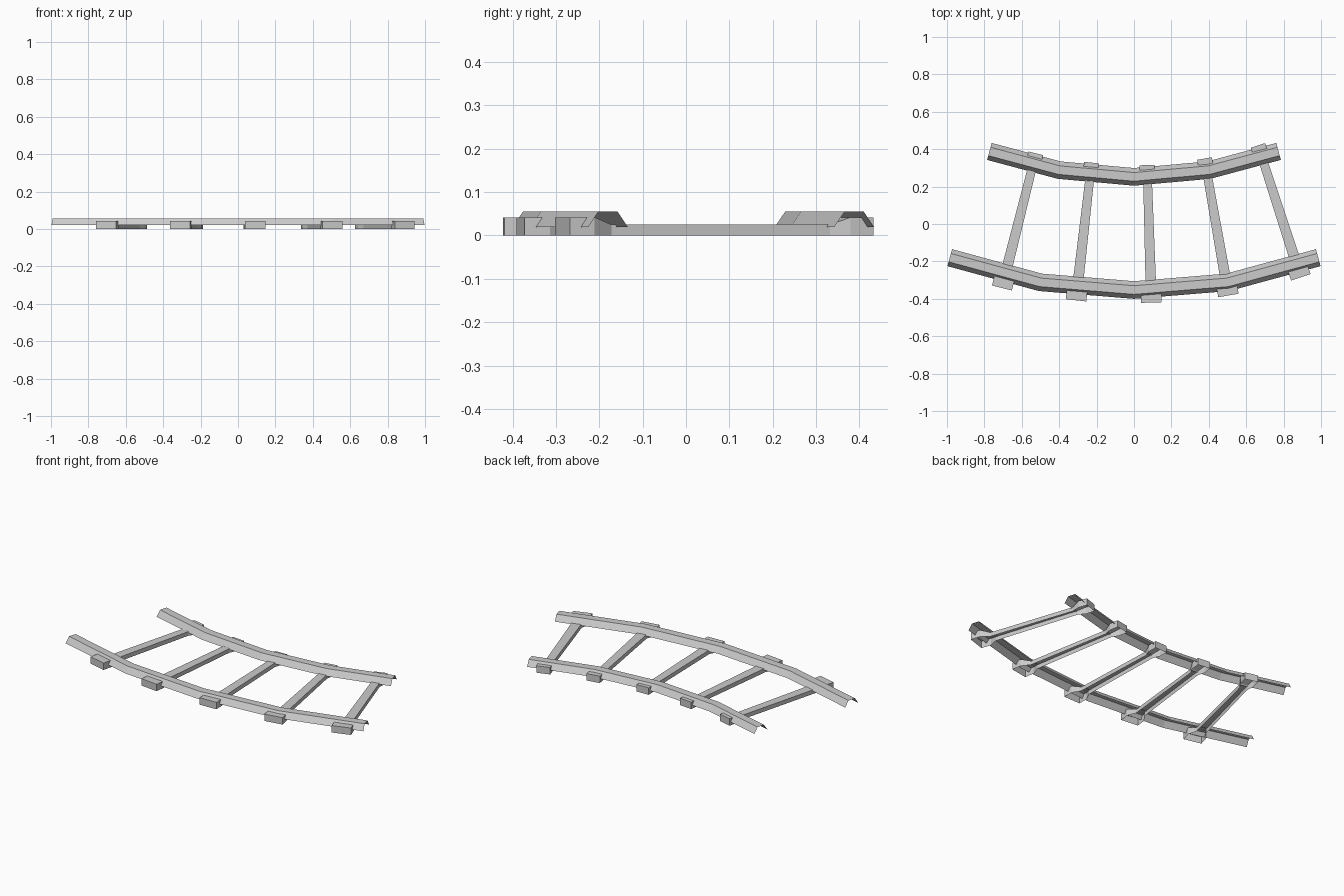
import bpy, bmesh
from mathutils import Vector

if "Cube" in bpy.data.objects:
    bpy.data.objects.remove(bpy.data.objects["Cube"])


def loft(name, path, sections, caps=False):
    """Sweep open (offset, z) sections along a plan path with mitred corners."""
    pts = [Vector(p) for p in path]
    bm = bmesh.new()
    rows = []
    for i, p in enumerate(pts):
        a = (p - pts[i - 1]).normalized() if i > 0 else None
        b = (pts[i + 1] - p).normalized() if i < len(pts) - 1 else None
        d = ((a or b) + (b or a)).normalized()
        n = Vector((-d.y, d.x)) / d.dot(a or b)
        rows.append([bm.verts.new((p.x + n.x * o, p.y + n.y * o, z))
                     for o, z in sections[i]])
    for r, s in zip(rows, rows[1:]):
        for j in range(len(r) - 1):
            bm.faces.new((r[j], s[j], s[j + 1], r[j + 1]))
    if caps:
        bm.faces.new(rows[0])
        bm.faces.new(rows[-1][::-1])
    mesh = bpy.data.meshes.new(name)
    bm.to_mesh(mesh)
    bm.free()
    obj = bpy.data.objects.new(name, mesh)
    bpy.context.collection.objects.link(obj)
    return obj


# Curved rails: open trapezoid shells
rail_profile = [(-0.047, 0.02), (-0.023, 0.055), (0.023, 0.055), (0.047, 0.02)]
for name, (end, bend, mid) in {
    "outer_rail": ((0.985, -0.18), (0.5, -0.312), (0, -0.353)),
    "inner_rail": ((0.773, 0.388), (0.4, 0.288), (0, 0.252)),
}.items():
    path = [(-end[0], end[1]), (-bend[0], bend[1]), mid, bend, end]
    loft(name, path, [rail_profile] * 5)


def channel(width, height):
    w = width / 2
    return [(-w, 0), (-w, height), (w, height), (w, 0)]


# Cross ties: narrow bars widening into raised end blocks, open underneath
ties = [((-0.525, 0.378), (-0.706, -0.342)),
        ((-0.227, 0.328), (-0.31, -0.408)),
        ((0.07, 0.315), (0.093, -0.42)),
        ((0.377, 0.35), (0.505, -0.382)),
        ((0.663, 0.42), (0.892, -0.285))]
for k, (a, b) in enumerate(ties):
    a, b = Vector(a), Vector(b)
    d = (b - a).normalized()
    path = [a, a + d * 0.055, a + d * 0.10, b - d * 0.11, b - d * 0.06, b]
    sections = [channel(0.08, 0.042), channel(0.08, 0.042), channel(0.047, 0.025),
                channel(0.056, 0.025), channel(0.11, 0.042), channel(0.11, 0.042)]
    loft(f"cross_tie_{k + 1}", path, sections, caps=True)
